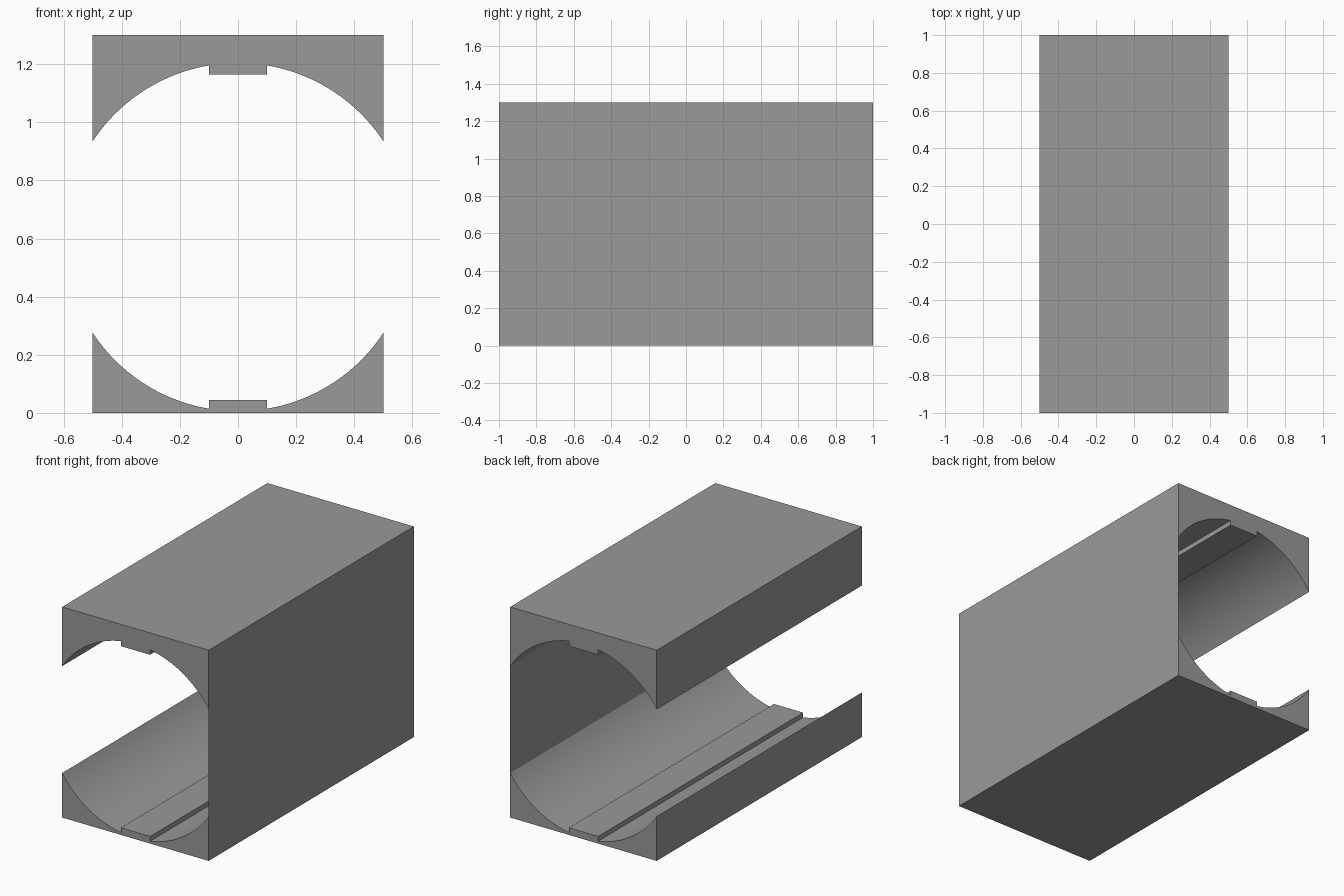
import bpy, bmesh
from math import asin, sin, cos, radians

cube = bpy.data.objects.get("Cube")
if cube:
    bpy.data.objects.remove(cube, do_unlink=True)

HALF_W, HALF_L, HEIGHT = 0.5, 1.0, 1.3
RADIUS, AXIS_Z = 0.599, 0.605      # round bore along y
RAIL_HALF = 0.1                    # half width of the flat rail
STEPS = 24

grey = bpy.data.materials.new("plain grey")
grey.use_nodes = True
colour = (0.32, 0.32, 0.32, 1)
grey.diffuse_color = colour
grey.node_tree.nodes["Principled BSDF"].inputs["Base Color"].default_value = colour


def finish(name, bm):
    mesh = bpy.data.meshes.new(name)
    bm.to_mesh(mesh)
    bm.free()
    mesh.materials.append(grey)
    obj = bpy.data.objects.new(name, mesh)
    bpy.context.collection.objects.link(obj)
    return obj


def bore_arc(side):
    """Points on the bore from the outer edge to the rail; side is 1 up, -1 down."""
    a, b = asin(HALF_W / RADIUS), asin(RAIL_HALF / RADIUS)
    angles = [a + (b - a) * i / STEPS for i in range(STEPS + 1)]
    return [(RADIUS * sin(t), AXIS_Z + side * RADIUS * cos(t)) for t in angles]


def block(name, side, flat_z, rail_z):
    """Extrude a half-bore profile with a raised rail along the length."""
    half = [(HALF_W, flat_z)] + bore_arc(side) + [(RAIL_HALF, rail_z)]
    profile = half + [(-x, z) for x, z in reversed(half)]
    bm = bmesh.new()
    face = bm.faces.new([bm.verts.new((x, -HALF_L, z)) for x, z in profile])
    geom = bmesh.ops.extrude_face_region(bm, geom=[face], use_keep_orig=True)["geom"]
    moved = [v for v in geom if isinstance(v, bmesh.types.BMVert)]
    bmesh.ops.translate(bm, verts=moved, vec=(0, 2 * HALF_L, 0))
    bmesh.ops.recalc_face_normals(bm, faces=bm.faces)
    obj = finish(name, bm)
    bpy.ops.object.select_all(action='DESELECT')
    obj.select_set(True)
    bpy.context.view_layer.objects.active = obj
    bpy.ops.object.shade_smooth_by_angle(angle=radians(20))


# Upper and lower blocks
block("upper_block", 1, HEIGHT, 1.165)
block("lower_block", -1, 0, 0.044)

# Paper-thin wall closing the left side between the blocks
low, high = bore_arc(-1)[0][1], bore_arc(1)[0][1]
bm = bmesh.new()
corners = [(-HALF_L, low), (HALF_L, low), (HALF_L, high), (-HALF_L, high)]
bm.faces.new([bm.verts.new((HALF_W, y, z)) for y, z in corners])
finish("left_wall", bm)
